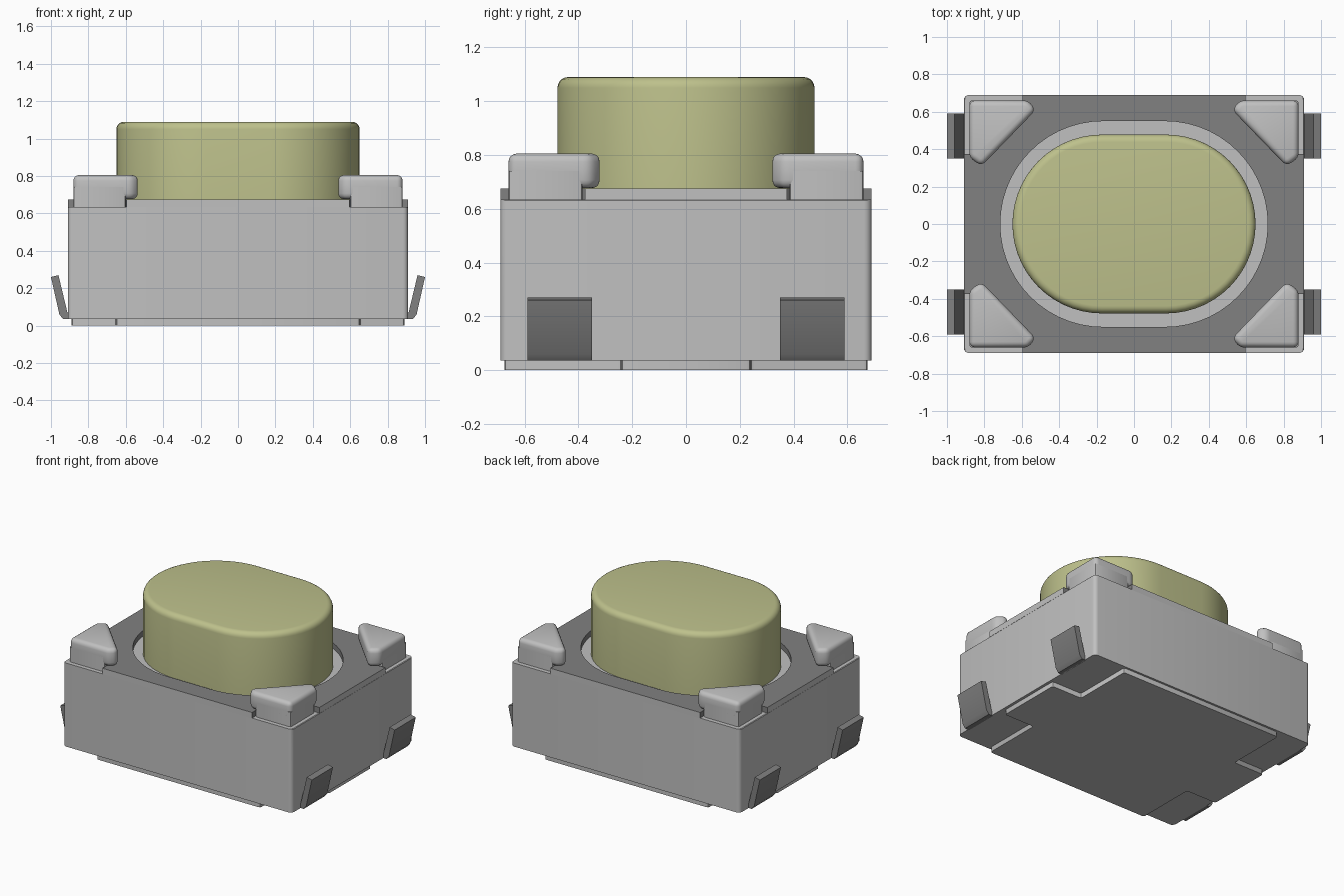
import bpy, bmesh, math

cube = bpy.data.objects.get("Cube")
if cube:
    bpy.data.objects.remove(cube, do_unlink=True)


def material(name, rgb):
    m = bpy.data.materials.new(name)
    m.use_nodes = True
    m.diffuse_color = (*rgb, 1)
    m.node_tree.nodes["Principled BSDF"].inputs["Base Color"].default_value = (*rgb, 1)
    return m


SILVER = material("light grey", (0.53, 0.53, 0.53))
GREY = material("dark grey", (0.22, 0.22, 0.22))
YELLOW = material("pale olive", (0.51, 0.53, 0.26))


def finish(name, bm, *mats):
    bmesh.ops.recalc_face_normals(bm, faces=bm.faces[:])
    mesh = bpy.data.meshes.new(name)
    bm.to_mesh(mesh)
    bm.free()
    for m in mats:
        mesh.materials.append(m)
    ob = bpy.data.objects.new(name, mesh)
    bpy.context.collection.objects.link(ob)
    bpy.ops.object.select_all(action='DESELECT')
    ob.select_set(True)
    bpy.context.view_layer.objects.active = ob
    bpy.ops.object.shade_smooth_by_angle(angle=math.radians(32))
    return ob


def prism(loops, z0, z1):
    """Extrude an outline, with optional holes, from z0 up to z1."""
    bm = bmesh.new()
    edges = []
    for loop in loops:
        vs = [bm.verts.new((x, y, z0)) for x, y in loop]
        edges += [bm.edges.new((vs[i - 1], vs[i])) for i in range(len(vs))]
    if len(loops) == 1:
        faces = [bm.faces.new(vs)]
    else:
        bmesh.ops.triangle_fill(bm, use_beauty=True, edges=edges, normal=(0, 0, 1))
        faces = bm.faces[:]
    ext = bmesh.ops.extrude_face_region(bm, geom=faces, use_keep_orig=True)
    bmesh.ops.translate(bm, vec=(0, 0, z1 - z0),
                        verts=[g for g in ext["geom"] if isinstance(g, bmesh.types.BMVert)])
    bmesh.ops.recalc_face_normals(bm, faces=bm.faces[:])
    return bm


def bevel(bm, width, segments, rule):
    edges = [e for e in bm.edges if rule(*(v.co for v in e.verts))]
    bmesh.ops.bevel(bm, geom=edges, offset=width, segments=segments, profile=0.5,
                    affect='EDGES', clamp_overlap=True)


def stadium(half_x, r, n=28):
    c = half_x - r
    pts = []
    for side, start in ((1, -90), (-1, 90)):
        for i in range(n + 1):
            a = math.radians(start + 180 * i / n)
            pts.append((side * c + r * math.cos(a), r * math.sin(a)))
    return pts


def four_way(quarter):
    """Mirror a corner outline (from the y edge to the x edge) into a closed loop."""
    q = list(quarter)
    return (q + [(x, -y) for x, y in reversed(q)] + [(-x, -y) for x, y in q]
            + [(-x, y) for x, y in reversed(q)])


def vertical(a, b):
    return abs(a.z - b.z) > 0.01


# Housing with rounded corners and softened side top edges
bm = prism([[(-.91, -.69), (.91, -.69), (.91, .69), (-.91, .69)]], 0.035, 0.635)
bevel(bm, 0.028, 4, vertical)
bevel(bm, 0.018, 1, lambda a, b: min(a.z, b.z) > 0.63 and min(abs(a.x), abs(b.x)) > 0.905)
finish("housing", bm, SILVER)

# Cross-shaped raised base
bm = prism([four_way([(.65, .675), (.65, .24), (.89, .24)])], 0, 0.036)
bevel(bm, 0.015, 2, vertical)
finish("base_pad", bm, SILVER)

# Cover plate with notched corners and an opening for the button
notch = [(.595, .69), (.595, .62), (.84, .375), (.91, .375)]
bm = prism([four_way(notch), stadium(.715, .55)], 0.632, 0.675)
for f in bm.faces:
    c = f.calc_center_median()
    outer = abs(f.normal.z) < 0.5 and (abs(c.x) > 0.905 or abs(c.y) > 0.685)
    f.material_index = 1 if outer else 0
finish("cover_plate", bm, GREY, SILVER)

# Button with rounded rim
bm = prism([stadium(.65, .478)], 0.62, 1.09)
bevel(bm, 0.04, 5, lambda a, b: min(a.z, b.z) > 1.08)
finish("button", bm, YELLOW)

leg = [(.88, .66), (.60, .66), (.60, .625), (.845, .385), (.88, .385)]
head = [(.88, .66), (.565, .66), (.525, .61), (.815, .31), (.88, .355)]
terminal = [(.90, .035), (.935, .035), (.955, .06), (1.0, .26), (.96, .27), (.912, .07), (.90, .07)]

for sx, side in ((1, "left"), (-1, "right")):
    for sy, end in ((1, "back"), (-1, "front")):
        tag = f"{end}_{side}"
        # Corner clip: upright stem and overhanging rounded head
        bm = prism([[(x * sx, y * sy) for x, y in leg]], 0.62, 0.74)
        bevel(bm, 0.012, 2, vertical)
        finish("clip_stem_" + tag, bm, SILVER)
        bm = prism([[(x * sx, y * sy) for x, y in head]], 0.677, 0.805)
        bevel(bm, 0.03, 4, lambda a, b: True)
        finish("clip_head_" + tag, bm, SILVER)

        # Bent-up terminal tab
        bm = bmesh.new()
        rows = [[bm.verts.new((x * sx, y * sy, z)) for x, z in terminal] for y in (.35, .59)]
        bm.faces.new(rows[0])
        bm.faces.new(rows[1][::-1])
        for i in range(len(terminal)):
            bm.faces.new((rows[0][i - 1], rows[0][i], rows[1][i], rows[1][i - 1]))
        finish("terminal_" + tag, bm, GREY)
